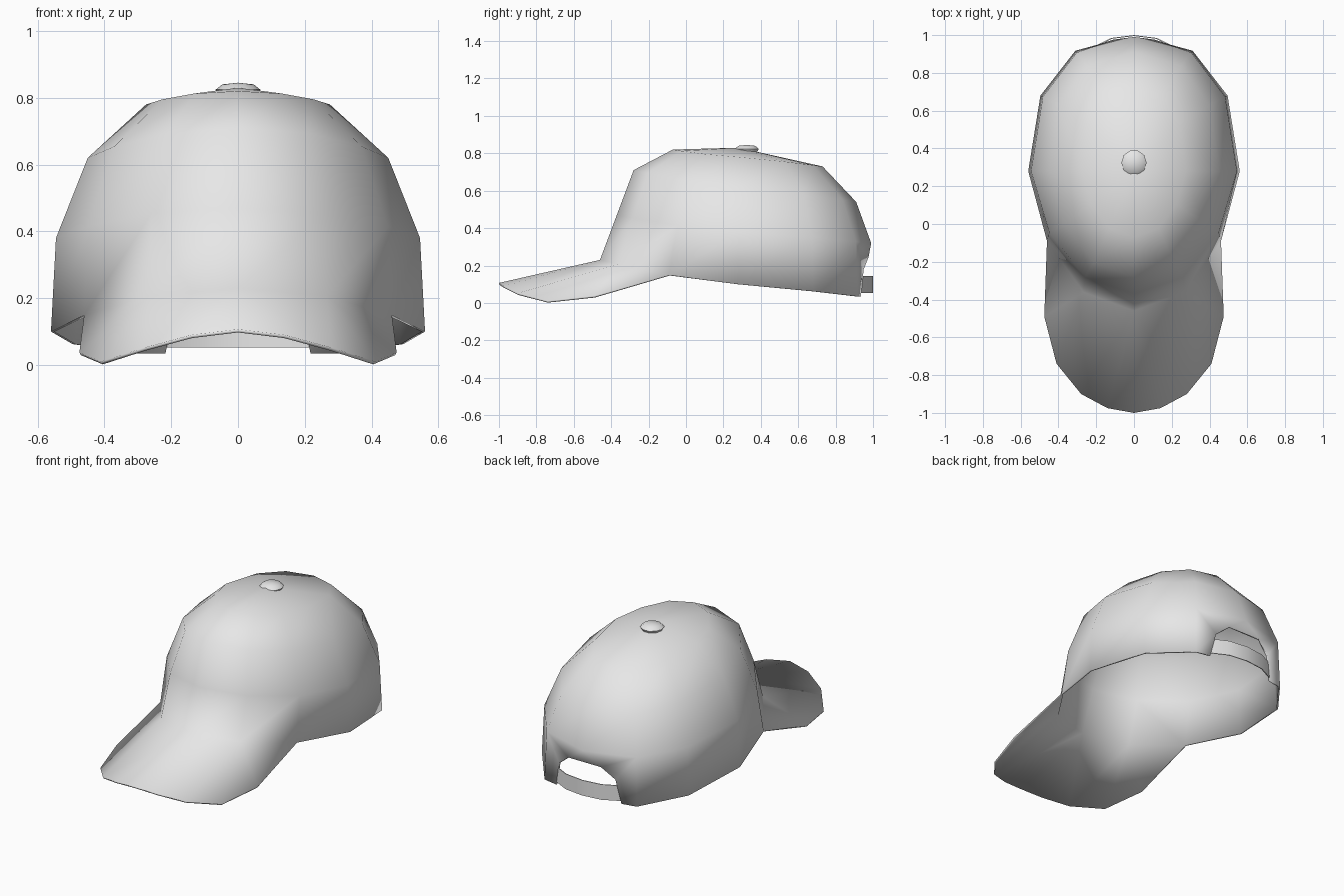
import bpy, bmesh, math
from mathutils import Vector

cube = bpy.data.objects.get("Cube")
if cube:
    bpy.data.objects.remove(cube, do_unlink=True)

grey = bpy.data.materials.new("light grey cloth")
grey.use_nodes = True
grey.diffuse_color = (0.8, 0.8, 0.8, 1)
grey.node_tree.nodes["Principled BSDF"].inputs["Base Color"].default_value = (0.8, 0.8, 0.8, 1)


def finish(bm, name, thickness=0, angle=75):
    """Turn a bmesh into a smooth shaded object, optionally thickened inward."""
    bmesh.ops.recalc_face_normals(bm, faces=bm.faces)
    bm.normal_update()
    middle = Vector((0, 0.28, 0.3))
    if sum((f.calc_center_median() - middle).dot(f.normal) for f in bm.faces) < 0:
        bmesh.ops.reverse_faces(bm, faces=bm.faces)
    mesh = bpy.data.meshes.new(name)
    bm.to_mesh(mesh)
    bm.free()
    mesh.materials.append(grey)
    obj = bpy.data.objects.new(name, mesh)
    bpy.context.collection.objects.link(obj)
    bpy.ops.object.select_all(action="DESELECT")
    obj.select_set(True)
    bpy.context.view_layer.objects.active = obj
    if thickness:
        shell = obj.modifiers.new("thickness", "SOLIDIFY")
        shell.thickness = thickness
        shell.offset = -1
        bpy.ops.object.modifier_apply(modifier=shell.name)
    bpy.ops.object.shade_smooth_by_angle(angle=math.radians(angle))


# Crown rings: half width, (front y, z), side z, (back y, z)
SIDES, CENTRE = 12, 0.28
LEVELS = [
    (0.56, (-0.46, 0.23), 0.10, (1.00, 0.025)),
    (0.545, (-0.37, 0.47), 0.38, (0.99, 0.32)),
    (0.45, (-0.28, 0.71), 0.62, (0.91, 0.54)),
    (0.275, (-0.07, 0.82), 0.78, (0.73, 0.73)),
]


def ring_point(level, i):
    half, front, side_z, back = level
    a = 2 * math.pi * i / SIDES
    c, s = math.cos(a), math.sin(a)
    if s >= 0:
        end, power, rise = back, 0.85, 1
    else:
        end, power, rise = front, 1, 1.4
    x = math.copysign(abs(c) ** power, c) * half
    if s < -0.1:
        x *= 0.95
    y = CENTRE + abs(s) ** power * (end[0] - CENTRE)
    return x, y, side_z + abs(s) ** rise * (end[1] - side_z)


bm = bmesh.new()
rings = [[bm.verts.new(ring_point(lv, i)) for i in range(SIDES)] for lv in LEVELS]
top = bm.verts.new((0, CENTRE, 0.83))
back = SIDES // 4
for k in range(len(rings) - 1):
    for i in range(SIDES):
        if k == 0 and i in (back - 1, back):
            continue
        j = (i + 1) % SIDES
        bm.faces.new((rings[k][i], rings[k][j], rings[k + 1][j], rings[k + 1][i]))
for i in range(SIDES):
    bm.faces.new((rings[-1][i], rings[-1][(i + 1) % SIDES], top))

# Arched opening at the back
bm.verts.remove(rings[0][back])
peak, arch = rings[1][back], []
for sign, i in ((1, back - 1), (-1, back + 1)):
    corner = bm.verts.new((sign * 0.22, 0.935, 0.035))
    low = bm.verts.new((sign * 0.19, 0.95, 0.18))
    high = bm.verts.new((sign * 0.11, 0.976, 0.245))
    bm.faces.new((rings[0][i], corner, low, rings[1][i]))
    bm.faces.new((rings[1][i], low, high, peak))
    arch.append(high)
bm.faces.new((peak, arch[0], arch[1]))

# Curved brim joined to the front of the crown
front = 3 * SIDES // 4
EDGE = [(0.14, -0.975, 0.09), (0.28, -0.9, 0.052), (0.41, -0.74, 0.01), (0.475, -0.49, 0.037)]
tip = bm.verts.new((0, -1, 0.107))
root = rings[0][front]
for sign in (1, -1):
    mid, end = rings[0][front + sign], rings[0][front + 2 * sign]
    e = [bm.verts.new((sign * x, y, z)) for x, y, z in EDGE]
    for face in ((root, tip, e[0]), (root, e[0], e[1], mid), (mid, e[1], e[2]),
                 (mid, e[2], e[3]), (mid, e[3], end)):
        bm.faces.new(face)
finish(bm, "crown_and_brim", 0.01, 180)

# Adjusting strap across the opening
bm = bmesh.new()
path = [(-0.23, 0.93), (-0.12, 0.985), (0, 1.0), (0.12, 0.985), (0.23, 0.93)]
strips = [[bm.verts.new((x, y, z)) for z in (0.052, 0.145)] for x, y in path]
for a, b in zip(strips, strips[1:]):
    bm.faces.new((a[0], b[0], b[1], a[1]))
finish(bm, "back_strap", 0.005)

# Button on top
bm = bmesh.new()
N = 10
loops = [[bm.verts.new((r * math.cos(2 * math.pi * i / N),
                        0.325 + r * math.sin(2 * math.pi * i / N), z)) for i in range(N)]
         for r, z in ((0.06, 0.81), (0.067, 0.824), (0.047, 0.84))]
cap = bm.verts.new((0, 0.325, 0.845))
for a, b in zip(loops, loops[1:]):
    for i in range(N):
        j = (i + 1) % N
        bm.faces.new((a[i], a[j], b[j], b[i]))
for i in range(N):
    bm.faces.new((loops[-1][i], loops[-1][(i + 1) % N], cap))
finish(bm, "top_button")
